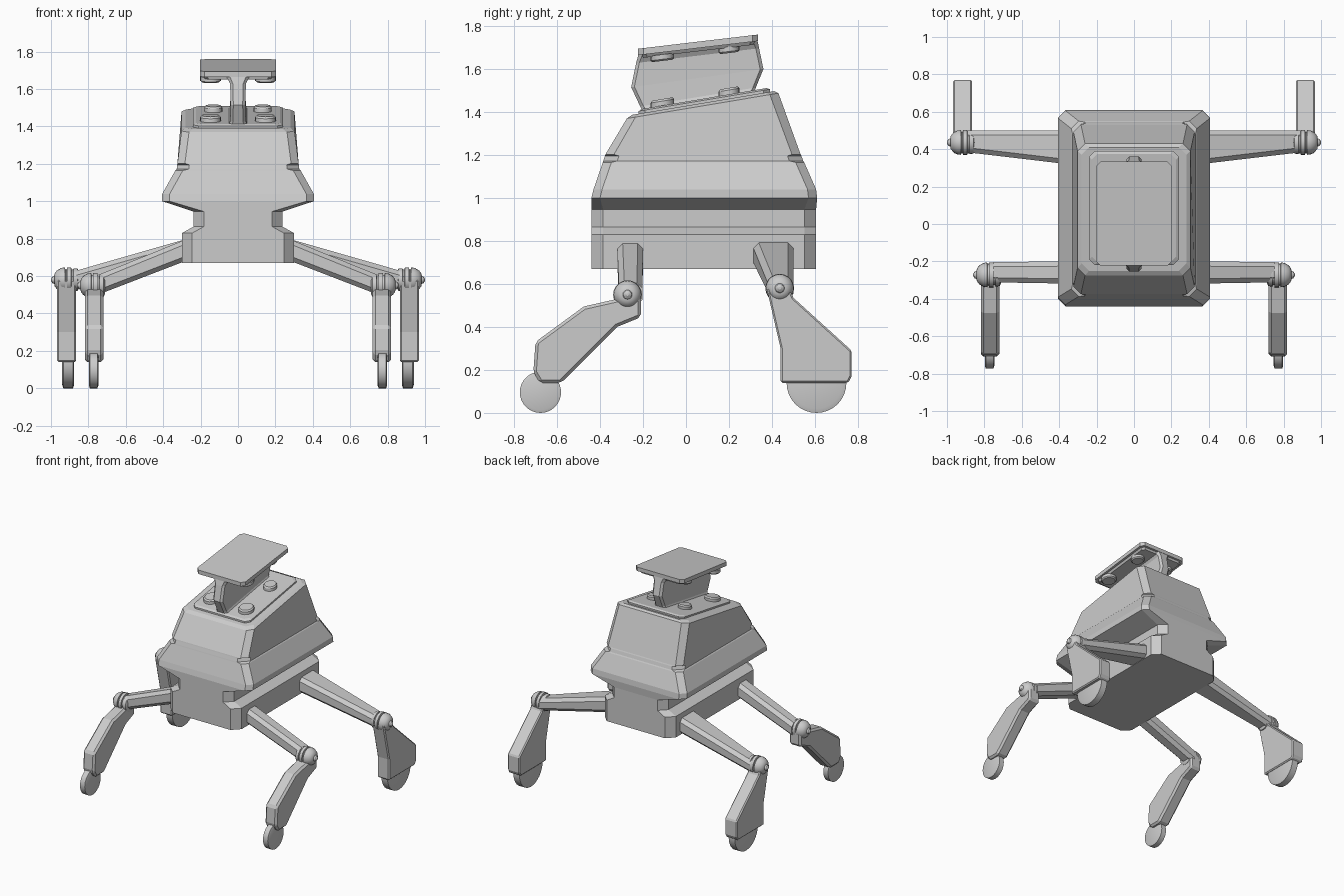
import bpy, bmesh, math

if "Cube" in bpy.data.objects:
    bpy.data.objects.remove(bpy.data.objects["Cube"])


def finish(name, bm, mirror=False, bevel=0, smooth=False):
    """Turn a bmesh into an object with optional bevel and mirror."""
    bmesh.ops.recalc_face_normals(bm, faces=bm.faces[:])
    me = bpy.data.meshes.new(name)
    bm.to_mesh(me)
    bm.free()
    ob = bpy.data.objects.new(name, me)
    bpy.context.collection.objects.link(ob)
    if smooth:
        bpy.ops.object.select_all(action='DESELECT')
        ob.select_set(True)
        bpy.context.view_layer.objects.active = ob
        bpy.ops.object.shade_smooth_by_angle(angle=math.radians(32))
    if bevel:
        b = ob.modifiers.new("bevel", 'BEVEL')
        b.width, b.segments, b.limit_method = bevel, 1, 'ANGLE'
    if mirror:
        m = ob.modifiers.new("mirror", 'MIRROR')
        m.use_mirror_merge = False
    return ob


def loft(name, rings, **kw):
    """Bridge equal-length rings of points and cap both ends."""
    bm = bmesh.new()
    vs = [[bm.verts.new(p) for p in r] for r in rings]
    n = len(vs[0])
    for a, b in zip(vs, vs[1:]):
        for i in range(n):
            j = (i + 1) % n
            bm.faces.new((a[i], a[j], b[j], b[i]))
    bm.faces.new(vs[0][::-1])
    bm.faces.new(vs[-1])
    return finish(name, bm, **kw)


def octagon(u0, u1, v0, v1, c):
    """Rectangle with cut corners."""
    return [(u0 + c, v0), (u1 - c, v0), (u1, v0 + c), (u1, v1 - c),
            (u1 - c, v1), (u0 + c, v1), (u0, v1 - c), (u0, v0 + c)]


def level(z, hx, y0, y1, c, slope=0):
    """Horizontal (or tilted) body section."""
    return [(x, y, z + slope * y) for x, y in octagon(-hx, hx, y0, y1, c)]


def across(x, y0, y1, z0, z1, c):
    """Arm section at a given x."""
    return [(x, y, z) for y, z in octagon(y0, y1, z0, z1, c)]


def lathe_x(name, profile, y, z, segs, **kw):
    """Turn (x, radius) points about an axis along x."""
    loft(name, [[(x, y + r * math.cos(2 * math.pi * i / segs),
                  z + r * math.sin(2 * math.pi * i / segs)) for i in range(segs)]
                for x, r in profile], smooth=True, **kw)


# Body: base, narrow waist, flared skirt and tapered hood
loft("body", [
    level(0.67, 0.30, -0.44, 0.605, 0.055),
    level(0.83, 0.30, -0.44, 0.605, 0.055),
    level(0.865, 0.237, -0.44, 0.605, 0.055),
    level(0.945, 0.237, -0.44, 0.605, 0.055),
    level(1.00, 0.405, -0.44, 0.61, 0.04),
    level(1.04, 0.405, -0.43, 0.605, 0.04),
    level(1.165, 0.335, -0.387, 0.55, 0.04),
    level(1.172, 0.328, -0.385, 0.545, 0.065),
    level(1.195, 0.325, -0.377, 0.537, 0.065),
    level(1.202, 0.324, -0.375, 0.533, 0.04),
    level(1.415, 0.302, -0.275, 0.43, 0.04, 0.167),
    level(1.428, 0.28, -0.25, 0.41, 0.04, 0.167)])

# Raised panel on the sloping hood
loft("top_panel", [level(1.42, 0.24, -0.22, 0.39, 0.03, 0.167),
                   level(1.44, 0.24, -0.22, 0.39, 0.03, 0.167),
                   level(1.448, 0.225, -0.205, 0.375, 0.03, 0.167)])

# Upright web carrying the head plate
loft("head_post", [level(1.43, 0.055, -0.20, 0.315, 0.02, 0.167),
                   level(1.46, 0.042, -0.213, 0.325, 0.015, 0.163),
                   level(1.55, 0.04, -0.255, 0.36, 0.015, 0.138),
                   level(1.655, 0.042, -0.232, 0.34, 0.015, 0.12),
                   level(1.69, 0.062, -0.222, 0.333, 0.02, 0.118)])

# Head plate with stepped underside
loft("head_plate", [level(1.675, 0.175, -0.20, 0.315, 0.02, 0.118),
                    level(1.69, 0.185, -0.205, 0.32, 0.02, 0.118),
                    level(1.69, 0.203, -0.223, 0.335, 0.025, 0.118),
                    level(1.72, 0.203, -0.223, 0.335, 0.025, 0.118)])

# Round buttons on the panel and under the plate
for where, base, slope, h in (("panel", 1.44, 0.167, 0.038), ("plate", 1.68, 0.118, -0.03)):
    for end, bx, by, r in (("front", 0.147, -0.11, 0.055), ("back", 0.132, 0.20, 0.048)):
        z = base + slope * by
        rings = [[(bx + k * r * math.cos(a), by + k * r * math.sin(a),
                   z + dz + slope * k * r * math.sin(a))
                  for a in [2 * math.pi * i / 20 for i in range(20)]]
                 for k, dz in ((1, 0), (1, h * 0.75), (0.85, h))]
        loft(f"{where}_button_{end}", rings, mirror=True, smooth=True)

# Arms
loft("front_arm", [across(0.27, -0.32, -0.20, 0.685, 0.80, 0.025),
                   across(0.75, -0.312, -0.203, 0.50, 0.605, 0.025)], mirror=True)
loft("back_arm", [across(0.27, 0.31, 0.50, 0.68, 0.80, 0.025),
                  across(0.89, 0.383, 0.50, 0.53, 0.622, 0.025)], mirror=True)

# Ringed, domed knee joints
joint = [(0, 0.045), (0.008, 0.06), (0.03, 0.062), (0.032, 0.055), (0.04, 0.055),
         (0.042, 0.067), (0.064, 0.067), (0.066, 0.056), (0.073, 0.056), (0.075, 0.066),
         (0.095, 0.064), (0.118, 0.05), (0.13, 0.034), (0.132, 0.022),
         (0.142, 0.018), (0.15, 0.006)]
for name, x0, y, z in (("front_knee", 0.71, -0.272, 0.55), ("back_knee", 0.85, 0.436, 0.58)):
    lathe_x(name, [(x0 + x, r) for x, r in joint], y, z, 20, mirror=True)

# Lower legs: side profiles extruded across x
front_profile = [(-0.21, 0.57), (-0.32, 0.53), (-0.475, 0.495), (-0.70, 0.33), (-0.71, 0.19),
                 (-0.68, 0.14), (-0.58, 0.14), (-0.32, 0.40), (-0.21, 0.445)]
back_profile = [(0.375, 0.58), (0.44, 0.30), (0.44, 0.14), (0.755, 0.14),
                (0.77, 0.17), (0.77, 0.29), (0.50, 0.535), (0.47, 0.60)]
for name, prof, xa, xb, bev in (("front_lower_leg", front_profile, 0.72, 0.818, 0.014),
                                ("back_lower_leg", back_profile, 0.866, 0.967, 0.008)):
    loft(name, [[(x, y, z) for y, z in prof] for x in (xa, xb)], mirror=True, bevel=bev)

# Wheels
for name, x, w, y, r in (("front_wheel", 0.772, 0.025, -0.677, 0.096),
                         ("back_wheel", 0.908, 0.032, 0.607, 0.139)):
    lathe_x(name, [(x - w, r * 0.86), (x - w * 0.8, r), (x + w * 0.8, r), (x + w, r * 0.86)],
            y, r, 32, mirror=True)
